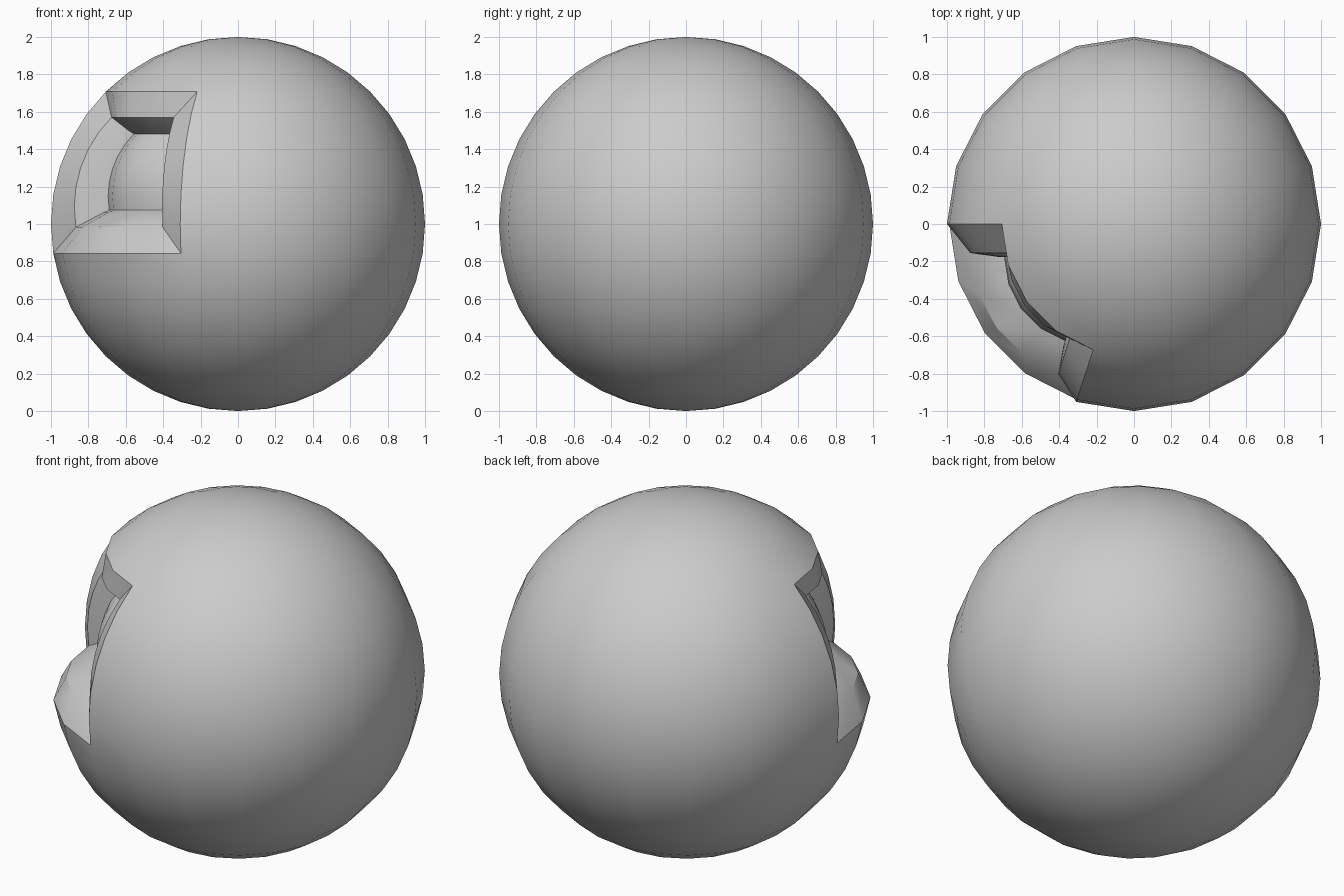
import bpy, bmesh, math
from mathutils import Vector

if "Cube" in bpy.data.objects:
    bpy.data.objects.remove(bpy.data.objects["Cube"])

SEG = RINGS = 20
PIVOT = Vector((-0.61, -0.485, 1.28))   # middle of the window rim

bm = bmesh.new()
bmesh.ops.create_uvsphere(bm, u_segments=SEG, v_segments=RINGS, radius=1.0)
bmesh.ops.translate(bm, verts=bm.verts[:], vec=(0, 0, 1))
bm.normal_update()


def in_window(face):
    """Four columns by six rows on the front left of the ball."""
    c = face.calc_center_median()
    lon = math.degrees(math.atan2(c.y, c.x)) % 360
    return 180 < lon < 252 and 0.85 < c.z < 1.70


def extrude_scaled(faces, scale, shift):
    """Extrude a face region, shrink it about the pivot and push it inward."""
    old = list(faces)
    geo = bmesh.ops.extrude_face_region(bm, geom=old)["geom"]
    new = [g for g in geo if isinstance(g, bmesh.types.BMFace)]
    left = [f for f in old if f.is_valid]
    if left:
        bmesh.ops.delete(bm, geom=left, context='FACES')
    for v in {v for f in new for v in f.verts}:
        v.co = PIVOT + (v.co - PIVOT) * scale + Vector(shift)
    return new


# Stepped recess: wide bevel, inner wall, thin lip around the floor
window = [f for f in bm.faces if in_window(f)]
window = extrude_scaled(window, 0.68, (0, 0, 0))
window = extrude_scaled(window, 0.74, (0.08, 0.065, 0))
PIVOT = PIVOT + Vector((0.08, 0.065, 0))
window = extrude_scaled(window, 0.94, (0.02, 0.015, 0))

bmesh.ops.recalc_face_normals(bm, faces=bm.faces[:])
mesh = bpy.data.meshes.new("ball_with_window")
bm.to_mesh(mesh)
bm.free()
ball = bpy.data.objects.new("ball_with_window", mesh)
bpy.context.collection.objects.link(ball)
bpy.context.view_layer.objects.active = ball
ball.select_set(True)
bpy.ops.object.shade_smooth_by_angle(angle=math.radians(30))
